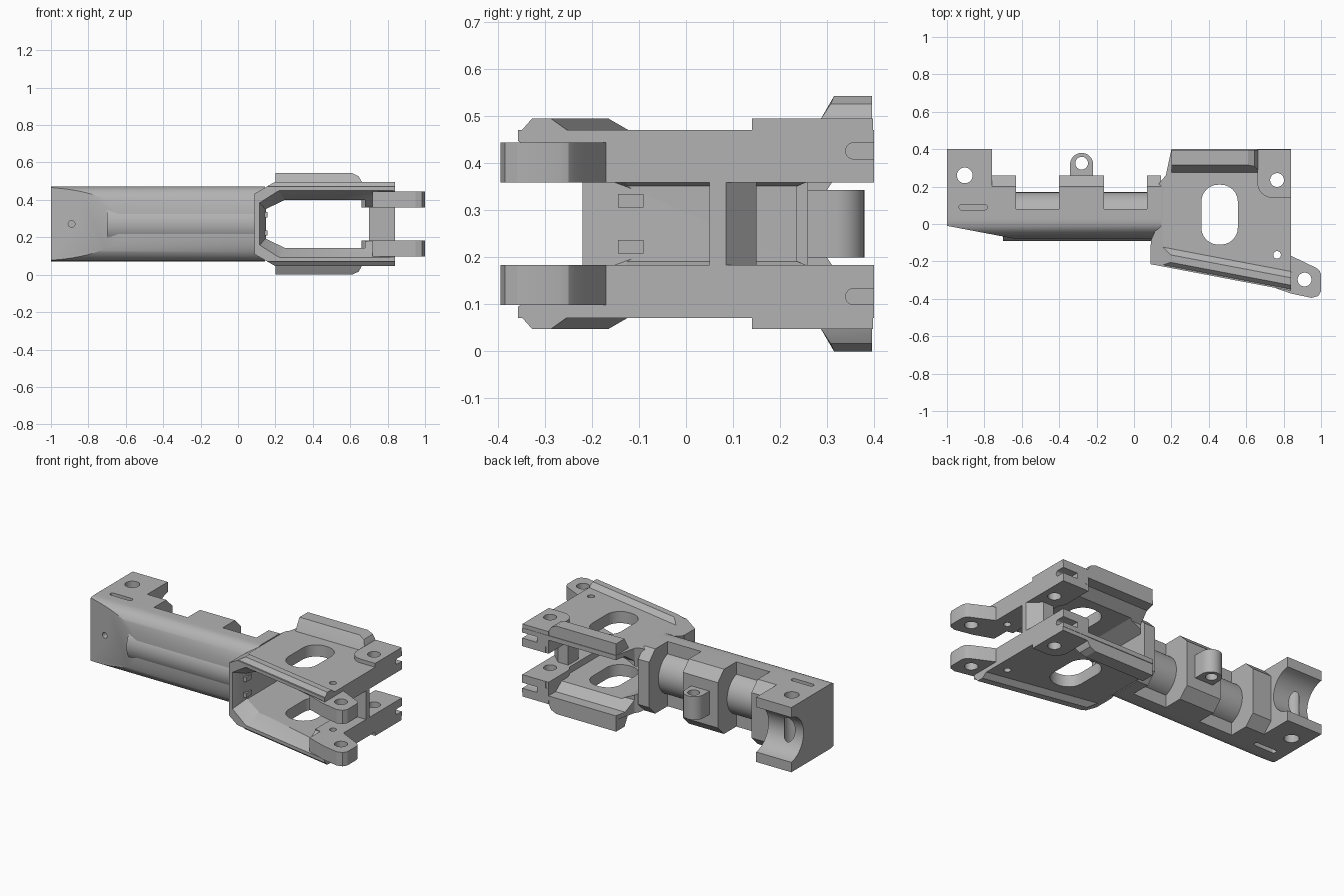
import bpy, bmesh, math
from mathutils import Vector

cube = bpy.data.objects.get("Cube")
if cube:
    bpy.data.objects.remove(cube, do_unlink=True)

MID = 0.2715  # height of the mirror plane; heights below are offsets from it
grey = bpy.data.materials.new("plain grey")
grey.use_nodes = True
grey.diffuse_color = (0.45, 0.45, 0.45, 1)
grey.node_tree.nodes["Principled BSDF"].inputs["Base Color"].default_value = (0.45, 0.45, 0.45, 1)
helpers = []


def finish(name, bm, helper=False):
    bmesh.ops.recalc_face_normals(bm, faces=bm.faces)
    mesh = bpy.data.meshes.new(name)
    bm.to_mesh(mesh)
    bm.free()
    mesh.materials.append(grey)
    ob = bpy.data.objects.new(name, mesh)
    ob.location.z = MID
    bpy.context.scene.collection.objects.link(ob)
    if helper:
        ob.hide_render = True
        helpers.append(ob)
    return ob


def prism(name, pts, axis, a, b, helper=False):
    """Extrude a 2D outline along an axis from a to b."""
    place = {"x": lambda p, t: (t, p[0], p[1]),
             "y": lambda p, t: (p[0], t, p[1]),
             "z": lambda p, t: (p[0], p[1], t)}[axis]
    bm = bmesh.new()
    lo = [bm.verts.new(place(p, a)) for p in pts]
    hi = [bm.verts.new(place(p, b)) for p in pts]
    bm.faces.new(lo)
    bm.faces.new(hi)
    for i in range(len(pts)):
        j = (i + 1) % len(pts)
        bm.faces.new((lo[i], lo[j], hi[j], hi[i]))
    return finish(name, bm, helper)


def hull(name, pts, helper=False):
    bm = bmesh.new()
    for p in pts:
        bm.verts.new(p)
    out = bmesh.ops.convex_hull(bm, input=bm.verts)
    loose = {e for e in out["geom_interior"] + out["geom_unused"] if isinstance(e, bmesh.types.BMVert)}
    bmesh.ops.delete(bm, geom=list(loose), context="VERTS")
    bmesh.ops.dissolve_limit(bm, angle_limit=0.01, verts=bm.verts, edges=bm.edges)
    return finish(name, bm, helper)


def circle(u, v, r, n=32):
    return [(u + r * math.cos(2 * math.pi * i / n), v + r * math.sin(2 * math.pi * i / n)) for i in range(n)]


def rounded(x0, x1, y0, y1, r, n=6):
    pts = []
    corners = ((x1 - r, y1 - r), (x0 + r, y1 - r), (x0 + r, y0 + r), (x1 - r, y0 + r))
    for k, (cx, cy) in enumerate(corners):
        for i in range(n + 1):
            a = math.pi / 2 * (k + i / n)
            pts.append((cx + r * math.cos(a), cy + r * math.sin(a)))
    return pts


def mirrored(half):
    """Close an outline by reflecting its second coordinate."""
    return half + [(u, -v) for u, v in reversed(half)]


def combine(ob, *steps):
    for mode, other in steps:
        m = ob.modifiers.new(mode.lower(), "BOOLEAN")
        m.operation, m.solver, m.object = mode, "EXACT", other
    bpy.context.view_layer.update()
    ev = ob.evaluated_get(bpy.context.evaluated_depsgraph_get())
    mesh = bpy.data.meshes.new_from_object(ev)
    ob.modifiers.clear()
    ob.data = mesh


def hole(x, y, r):
    return ("DIFFERENCE", prism("hole_cutter", circle(x, y, r), "z", -0.6, 0.6, True))


def edge_y(x):
    return -0.215 - 0.19 * (x - 0.09)  # slanted front edge of the frame


# long bar with a rounded, tapered front
def front_arc():
    pts = []
    for i in range(33):
        a = math.pi * (i / 32 - 0.5)
        c, s = max(math.cos(a), 0), math.sin(a)
        pts.append((0.03 - 0.11 * c ** 0.77, math.copysign(0.2 * abs(s) ** 0.77, s)))
    return pts

pin_holes = [("DIFFERENCE", prism("pin_cutter", circle(x, 0, 0.018, 20), "y", -0.3, 0.03, True))
             for x in (-0.89, -0.01)]
taper = ("DIFFERENCE", prism("taper_cutter", [(-1.05, -0.0005), (-0.5, -0.1046), (-1.05, -0.3)],
                             "z", -0.5, 0.5, True))
slots = [("DIFFERENCE", prism("slot_cutter", rounded(-0.935, -0.785, 0.075, 0.105, 0.014),
                              "z", s * 0.17, s * 0.3, True)) for s in (1, -1)]
bar = prism("bar", front_arc() + [(0.08, 0.2), (0.08, -0.2)], "x", -1, 0.145)
combine(bar, taper, *pin_holes, *slots)

# end block with a round channel in its back
end_block = prism("end_block", mirrored([(0.07, 0.2), (0.4, 0.2)]), "x", -1, -0.76)
channel = prism("channel_cutter", circle(0.42, 0, 0.14, 48), "x", -1.2, -0.7, True)
combine(end_block, ("DIFFERENCE", channel), hole(-0.905, 0.26, 0.042), *slots)

# inner tube showing in the notches, and the blocks between them
prism("inner_tube", circle(0.04, 0, 0.13, 48), "x", -0.7, 0.1)
for name, x0, x1 in (("end_step", -0.77, -0.63), ("middle_block", -0.4, -0.16), ("joint_block", 0.07, 0.145)):
    prism(name, mirrored([(0.05, 0.2), (0.2, 0.2), (0.26, 0.14)]), "x", x0, x1)

# eyelet on the middle block
top_arc = [(-0.28 + 0.062 * math.cos(math.pi * i / 16), 0.318 + 0.062 * math.sin(math.pi * i / 16))
           for i in range(17)]
eyelet = prism("eyelet", top_arc + [(-0.342, 0.25), (-0.218, 0.25)], "z", -0.072, 0.072)
combine(eyelet, hole(-0.28, 0.325, 0.034))

# frame: two plates joined by a left wall, with a raised and flared front rim
frame = prism("frame", [(0.09, edge_y(0.09)), (0.84, edge_y(0.84)), (0.84, 0.4), (0.2, 0.4),
                        (0.17, 0.26), (0.12, 0.2), (0.12, -0.02), (0.09, -0.09)], "z", -0.2, 0.2)
rim = hull("rim_helper", [(x, edge_y(x) + d, s * h) for x in (0.088, 0.84) for s in (1, -1)
                          for d, h in ((0, 0.19), (0.03, 0.224), (0.07, 0.224), (0.105, 0.199))], True)
envelope = prism("envelope_helper", mirrored([(0.085, 0.16), (0.2, 0.226), (1.1, 0.226)]),
                 "y", -0.7, 0.7, True)
inside = prism("inside_cutter", mirrored([(0.15, 0.08), (0.25, 0.128), (0.68, 0.128),
                                          (0.68, 0.088), (0.95, 0.088)]), "y", -0.7, 0.7, True)
flare = hull("flare_cutter", [(x, edge_y(x) + d, s * h) for s in (1, -1) for x, d, h in (
    (0.11, -0.02, 0.12), (0.22, -0.02, 0.19), (0.9, -0.02, 0.19),
    (0.15, 0.11, 0.075), (0.25, 0.11, 0.12), (0.9, 0.11, 0.08))], True)
groove = prism("groove_cutter", mirrored([(0.26, 0.12), (0.33, 0.172), (0.5, 0.172)]),
               "x", 0.1, 0.67, True)
window = ("DIFFERENCE", prism("window_cutter", rounded(0.36, 0.555, -0.11, 0.21, 0.09),
                              "z", -0.6, 0.6, True))
rear_hole = hole(0.765, 0.235, 0.037)
side_slots = [("DIFFERENCE", prism("side_slot_cutter", rounded(0.34, 0.5, s * 0.155 - 0.017,
                                                               s * 0.155 + 0.017, 0.016),
                                   "x", 0.74, 0.95, True)) for s in (1, -1)]
combine(frame, ("UNION", rim), ("INTERSECT", envelope), ("DIFFERENCE", inside), ("DIFFERENCE", flare),
        ("DIFFERENCE", groove), window, rear_hole, hole(0.765, -0.165, 0.02), *side_slots)

# cross web joining the plates near the open end
prism("cross_web", [(0.7, 0.05), (0.84, 0.05), (0.84, 0.085), (0.77, 0.15), (0.7, 0.15)], "z", -0.1, 0.1)

# small pads on the inner face of the left wall
for s, side in ((1, "upper"), (-1, "lower")):
    prism(side + "_wall_pad", [(-0.145, s * 0.035), (-0.09, s * 0.035), (-0.09, s * 0.063), (-0.145, s * 0.063)],
          "x", 0.14, 0.158)

    # hinge ears
    ear = prism(side + "_ear", [(0.78, -0.14), (0.84, -0.17), (0.975, -0.235), (0.993, -0.25), (1, -0.27),
                                (1, -0.36), (0.985, -0.385), (0.95, -0.395), (0.84, -0.372),
                                (0.72, -0.33), (0.72, -0.16)],
                "z", s * 0.088, s * 0.173)
    combine(ear, hole(0.912, -0.297, 0.037), hole(0.765, -0.165, 0.02))

    # bosses around the rear holes
    corner = [(0.74 - 0.08 * math.cos(math.pi / 2 * i / 8), 0.22 - 0.08 * math.sin(math.pi / 2 * i / 8))
              for i in range(9)]
    boss = prism(side + "_rear_boss", corner + [(0.84, 0.14), (0.84, 0.398), (0.66, 0.398)],
                 "z", s * 0.088, s * 0.224)
    combine(boss, rear_hole, *side_slots)

    # raised lips along the back edge
    hull(side + "_back_lip", [(x, y, s * h) for x1, y0, h in (
        (0.61, 0.315, 0.2715), (0.645, 0.308, 0.255), (0.665, 0.285, 0.22), (0.67, 0.275, 0.198),
        (0.67, 0.33, 0.172)) for x in (0.2, x1) for y in (y0, 0.396)])

for ob in helpers:
    bpy.data.objects.remove(ob, do_unlink=True)

# smooth the round parts and keep hard edges crisp
for ob in bpy.context.scene.objects:
    if ob.type == "MESH" and grey.name in ob.data.materials:
        ob.data.shade_smooth()
        ob.data.set_sharp_from_angle(angle=math.radians(25))
